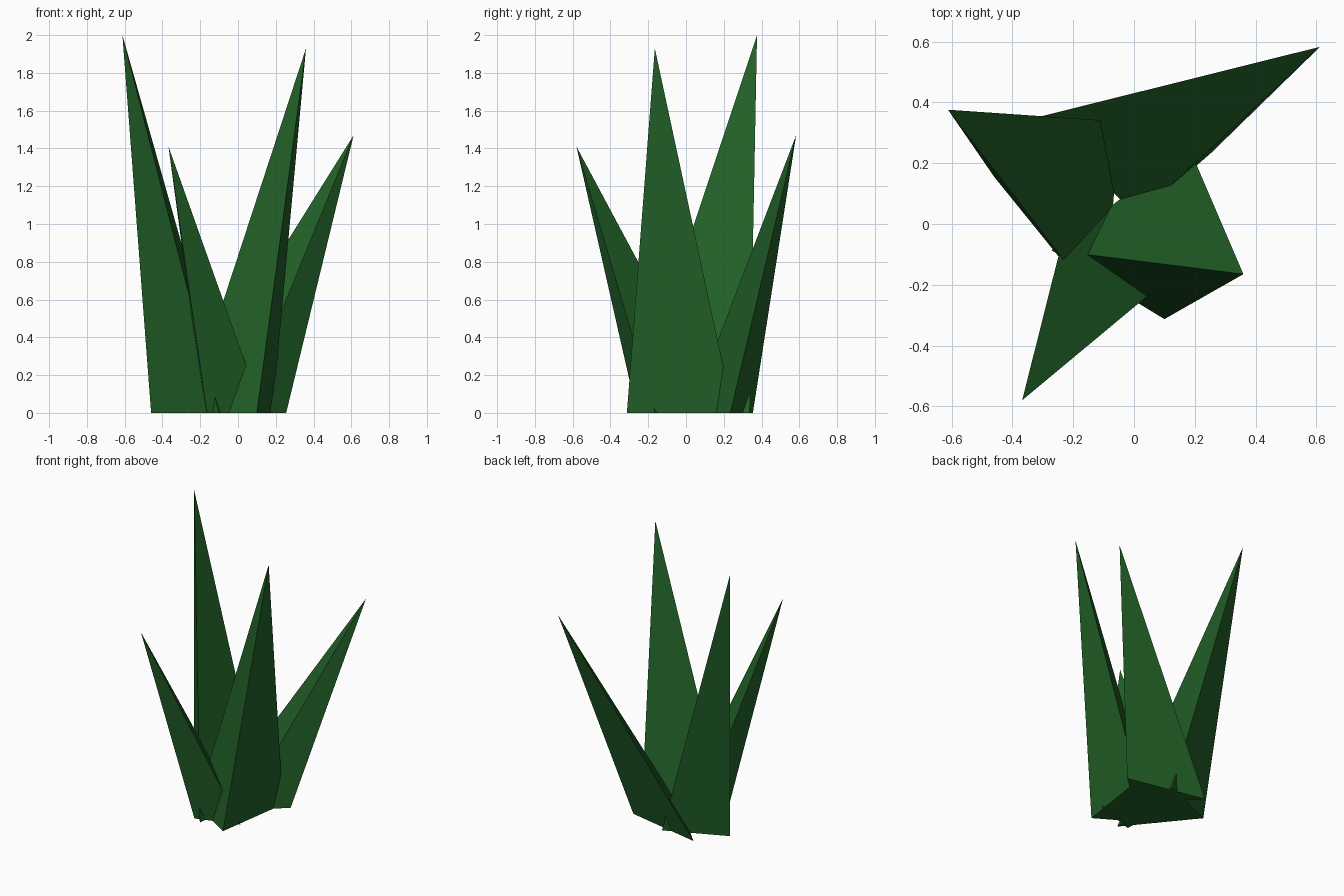
import bpy, bmesh

if "Cube" in bpy.data.objects:
    bpy.data.objects.remove(bpy.data.objects["Cube"])

# Dark green leaf material
green = bpy.data.materials.new("dark_green")
green.diffuse_color = (0.016, 0.12, 0.021, 1)
green.use_nodes = True
green.node_tree.nodes["Principled BSDF"].inputs["Base Color"].default_value = green.diffuse_color


def blade(name, tip, base):
    """Three-sided spike: a triangle on the ground rising to a leaning tip."""
    bm = bmesh.new()
    ground = [bm.verts.new((x, y, 0)) for x, y in base]
    top = bm.verts.new(tip)
    bm.faces.new(ground)
    for i in range(3):
        bm.faces.new((ground[i], ground[(i + 1) % 3], top))
    bmesh.ops.recalc_face_normals(bm, faces=bm.faces)
    mesh = bpy.data.meshes.new(name)
    bm.to_mesh(mesh)
    bm.free()
    mesh.materials.append(green)
    obj = bpy.data.objects.new(name, mesh)
    bpy.context.collection.objects.link(obj)
    return obj


# Four leaning grass blades sharing one root
blade("blade_back_left", (-0.612, 0.376, 2.0),
      [(-0.46, 0.155), (-0.10, -0.29), (-0.045, 0.337)])
blade("blade_front_left", (-0.368, -0.58, 1.41),
      [(-0.165, -0.26), (0.133, -0.163), (-0.178, 0.175)])
blade("blade_front_right", (0.36, -0.165, 1.93),
      [(0.10, -0.313), (0.182, 0.25), (-0.272, -0.086)])
blade("blade_back_right", (0.612, 0.583, 1.47),
      [(0.255, 0.235), (-0.307, 0.354), (0.01, 0.022)])
